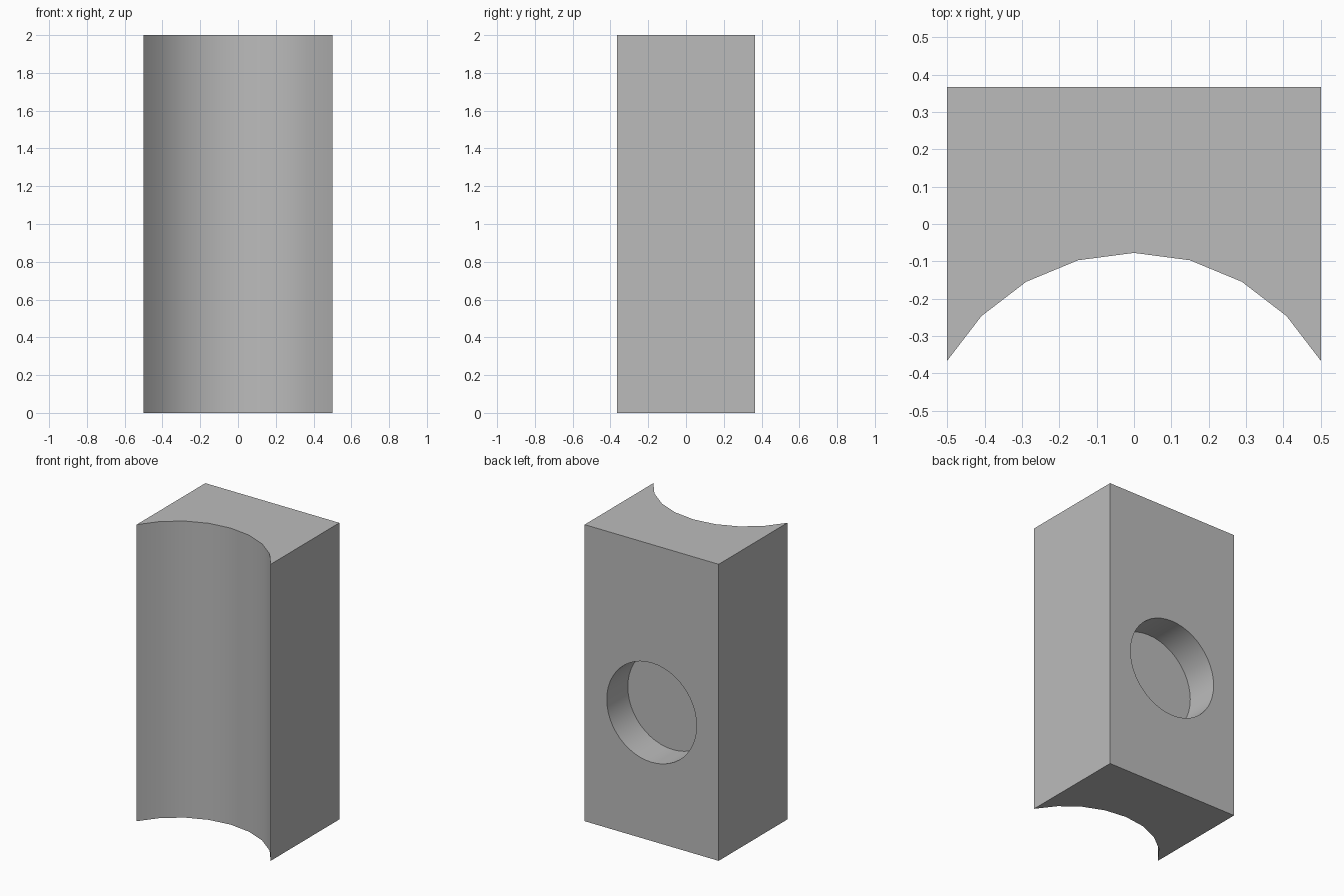
import bpy
import bmesh
import math
from mathutils import Matrix, Vector

WIDTH, DEPTH, HEIGHT = 1.0, 0.732, 2.0
HOLE_RADIUS, HOLE_DEPTH, HOLE_Z = 0.335, 0.224, 0.866

cube = bpy.data.objects.get("Cube")
if cube:
    bpy.data.objects.remove(cube, do_unlink=True)

grey = bpy.data.materials.new("plain grey")
grey.use_nodes = True
colour = (0.5, 0.5, 0.5, 1)
grey.diffuse_color = colour
grey.node_tree.nodes["Principled BSDF"].inputs["Base Color"].default_value = colour


def make_object(name, bm):
    bmesh.ops.recalc_face_normals(bm, faces=bm.faces)
    mesh = bpy.data.meshes.new(name)
    bm.to_mesh(mesh)
    bm.free()
    mesh.materials.append(grey)
    obj = bpy.data.objects.new(name, mesh)
    bpy.context.collection.objects.link(obj)
    return obj


# Block: rectangular back, front scooped by a 120 degree arc, extruded upward
back = DEPTH / 2
radius = WIDTH / 2 / math.sin(math.radians(60))
centre_y = -back - radius * math.cos(math.radians(60))
profile = [(WIDTH / 2, back), (-WIDTH / 2, back)]
for step in range(-4, 5):
    angle = math.radians(15 * step)
    profile.append((radius * math.sin(angle), centre_y + radius * math.cos(angle)))

bm = bmesh.new()
base = bm.faces.new([bm.verts.new((x, y, 0)) for x, y in profile])
top = bmesh.ops.extrude_face_region(bm, geom=[base], use_keep_orig=True)
top_verts = [v for v in top["geom"] if isinstance(v, bmesh.types.BMVert)]
bmesh.ops.translate(bm, verts=top_verts, vec=Vector((0, 0, HEIGHT)))
block = make_object("scooped_block", bm)

# Cutter for the round blind hole in the back
bm = bmesh.new()
placement = Matrix.Translation((0, back, HOLE_Z)) @ Matrix.Rotation(math.pi / 2, 4, "X")
bmesh.ops.create_cone(bm, cap_ends=True, segments=48, radius1=HOLE_RADIUS,
                      radius2=HOLE_RADIUS, depth=2 * HOLE_DEPTH, matrix=placement)
cutter = make_object("hole_cutter", bm)

# Cut the hole, then drop the cutter
bpy.context.view_layer.objects.active = block
block.select_set(True)
cut = block.modifiers.new("round_hole", "BOOLEAN")
cut.operation = "DIFFERENCE"
cut.solver = "EXACT"
cut.object = cutter
bpy.ops.object.modifier_apply(modifier=cut.name)
bpy.data.objects.remove(cutter, do_unlink=True)

# Smooth the scoop and the hole wall, keeping the corners sharp
bpy.ops.object.select_all(action="DESELECT")
block.select_set(True)
bpy.ops.object.shade_smooth_by_angle(angle=math.radians(30))
